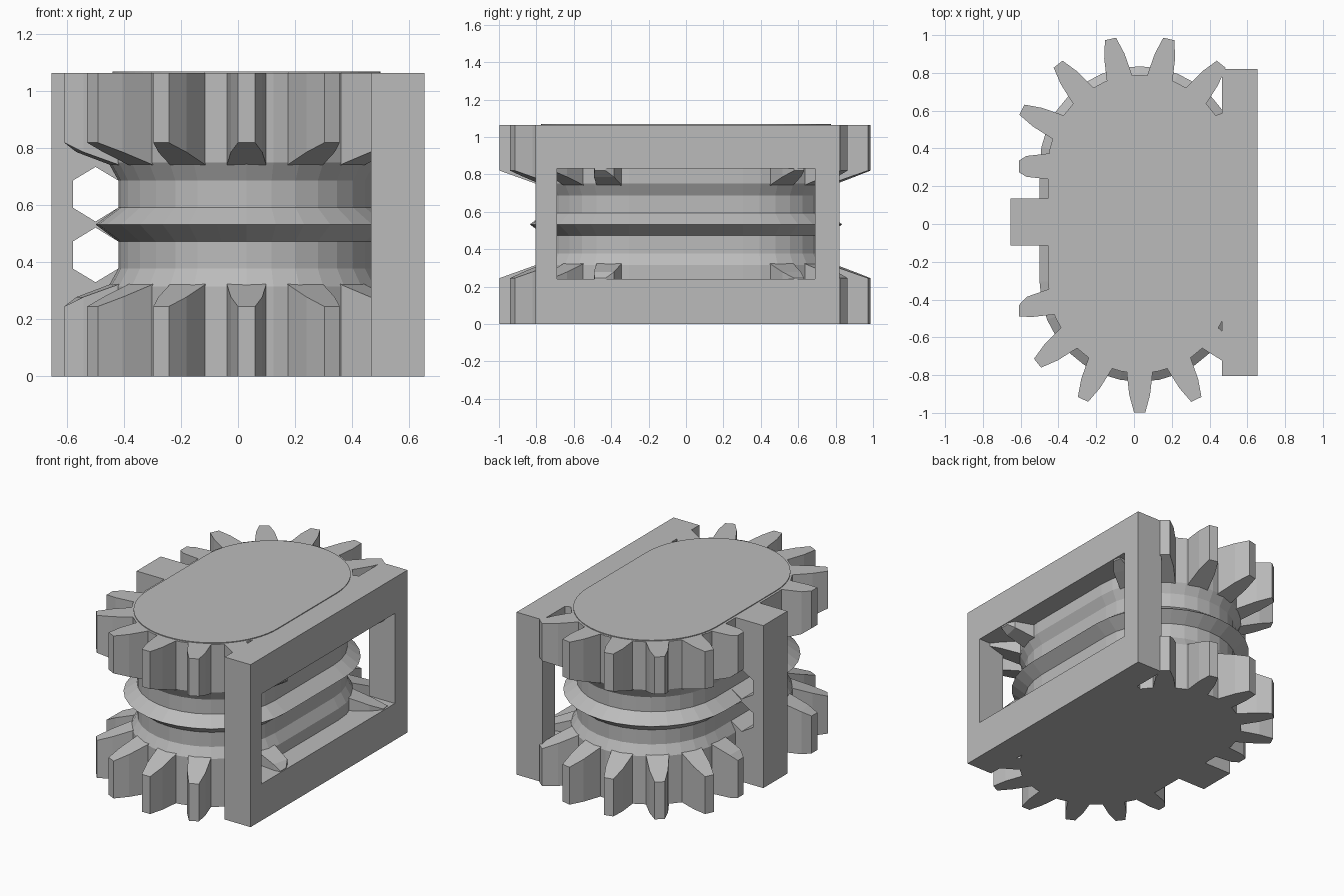
import bpy
import bmesh
from math import sin, cos, pi, radians
from mathutils import Vector

cube = bpy.data.objects.get("Cube")
if cube:
    bpy.data.objects.remove(cube)

HEIGHT = 1.065
CX, HALF_RUN = 0.03, 0.305      # centre and half straight length of the oval
ROOT, TIP = 0.485, 0.692

grey = bpy.data.materials.new("plain grey")
grey.use_nodes = True
grey.diffuse_color = (0.5, 0.5, 0.5, 1)
grey.node_tree.nodes["Principled BSDF"].inputs["Base Color"].default_value = grey.diffuse_color


def finish(bm, name):
    bmesh.ops.recalc_face_normals(bm, faces=bm.faces)
    mesh = bpy.data.meshes.new(name)
    bm.to_mesh(mesh)
    bm.free()
    mesh.materials.append(grey)
    obj = bpy.data.objects.new(name, mesh)
    bpy.context.collection.objects.link(obj)
    return obj


def bridge(bm, a, b):
    for i in range(len(a)):
        j = (i + 1) % len(a)
        bm.faces.new((a[i], a[j], b[j], b[i]))


def oval(radius, steps=16):
    """Outline of two half circles joined by straight runs."""
    points = []
    for side in (1, -1):
        for i in range(steps + 1):
            a = pi * i / steps + (0 if side == 1 else pi)
            points.append((CX + radius * cos(a), side * HALF_RUN + radius * sin(a)))
    return points


def oval_loft(name, profile, steps=16):
    bm = bmesh.new()
    loops = [[bm.verts.new((x, y, z)) for x, y in oval(r, steps)] for r, z in profile]
    for a, b in zip(loops, loops[1:]):
        bridge(bm, a, b)
    bm.faces.new(loops[0])
    bm.faces.new(loops[-1])
    return finish(bm, name)


def extrude_outline(name, outline, offset):
    bm = bmesh.new()
    a = [bm.verts.new(p) for p in outline]
    b = [bm.verts.new(Vector(p) + Vector(offset)) for p in outline]
    bridge(bm, a, b)
    bm.faces.new(a)
    bm.faces.new(b)
    return finish(bm, name)


# Drum with two belt grooves and a ridge, mirrored about mid height
lower = [(ROOT, 0), (ROOT, 0.315), (0.45, 0.378), (0.45, 0.473)]
upper = [(r, HEIGHT - z) for r, z in reversed(lower)]
oval_loft("grooved_drum", lower + [(0.53, HEIGHT / 2)] + upper)
oval_loft("top_cap", [(0.47, HEIGHT - 0.01), (0.47, HEIGHT + 0.005)], 32)


# Tapered gear teeth around both ends, with sloping inner faces
def gear_teeth(name, top):
    bm = bmesh.new()
    side = [(0.40, 0.07), (ROOT, 0.068), (0.60, 0.055), (TIP, 0.03)]
    for end, angles in ((1, (-90, -64.3, -38.6, -12.9, 12.9, 38.6, 64.3)),
                        (-1, (-77.1, -51.4, -25.7, 0, 25.7, 51.4, 77.1))):
        for degrees in angles:
            a = radians(degrees)
            out = Vector((sin(a), end * cos(a)))
            across = Vector((out.y, -out.x))
            outer, inner = [], []
            for r, w in [(r, -w) for r, w in side] + side[::-1]:
                p = Vector((CX, end * HALF_RUN)) + out * r + across * w
                p.x = min(max(p.x, -0.61), 0.65)
                slope = 0.245 + (TIP - r) * 0.36
                z0, z1 = 0, slope
                if top:
                    z0, z1 = HEIGHT, HEIGHT - slope
                outer.append(bm.verts.new((p.x, p.y, z0)))
                inner.append(bm.verts.new((p.x, p.y, z1)))
            bridge(bm, outer, inner)
            bm.faces.new(outer)
            # strips keep the sloping face clean
            n = len(inner)
            for i in range(n // 2 - 1):
                bm.faces.new((inner[i], inner[i + 1], inner[n - 2 - i], inner[n - 1 - i]))
    return finish(bm, name)


gear_teeth("lower_teeth", False)
gear_teeth("upper_teeth", True)


# Rectangular side frame with an open window
def rectangle(bm, x, y0, y1, z0, z1):
    return [bm.verts.new((x, y, z)) for y, z in ((y0, z0), (y1, z0), (y1, z1), (y0, z1))]


bm = bmesh.new()
rings = []
for x in (0.467, 0.655):
    rings.append((rectangle(bm, x, -0.805, 0.82, 0, HEIGHT),
                  rectangle(bm, x, -0.69, 0.69, 0.24, 0.83)))
    bridge(bm, *rings[-1])
for k in (0, 1):
    bridge(bm, rings[0][k], rings[1][k])
finish(bm, "side_frame")

# Block on the opposite side, with hexagonal belt passages
half = [(-0.655, 0), (-0.40, 0), (-0.40, 0.378), (-0.42, 0.378), (-0.50, 0.33),
        (-0.58, 0.378), (-0.58, 0.473), (-0.50, 0.522), (-0.42, 0.473)]
outline = half + [(x, HEIGHT - z) for x, z in reversed(half)]
extrude_outline("belt_block", [(x, -0.115, z) for x, z in outline], (0, 0.25, 0))
